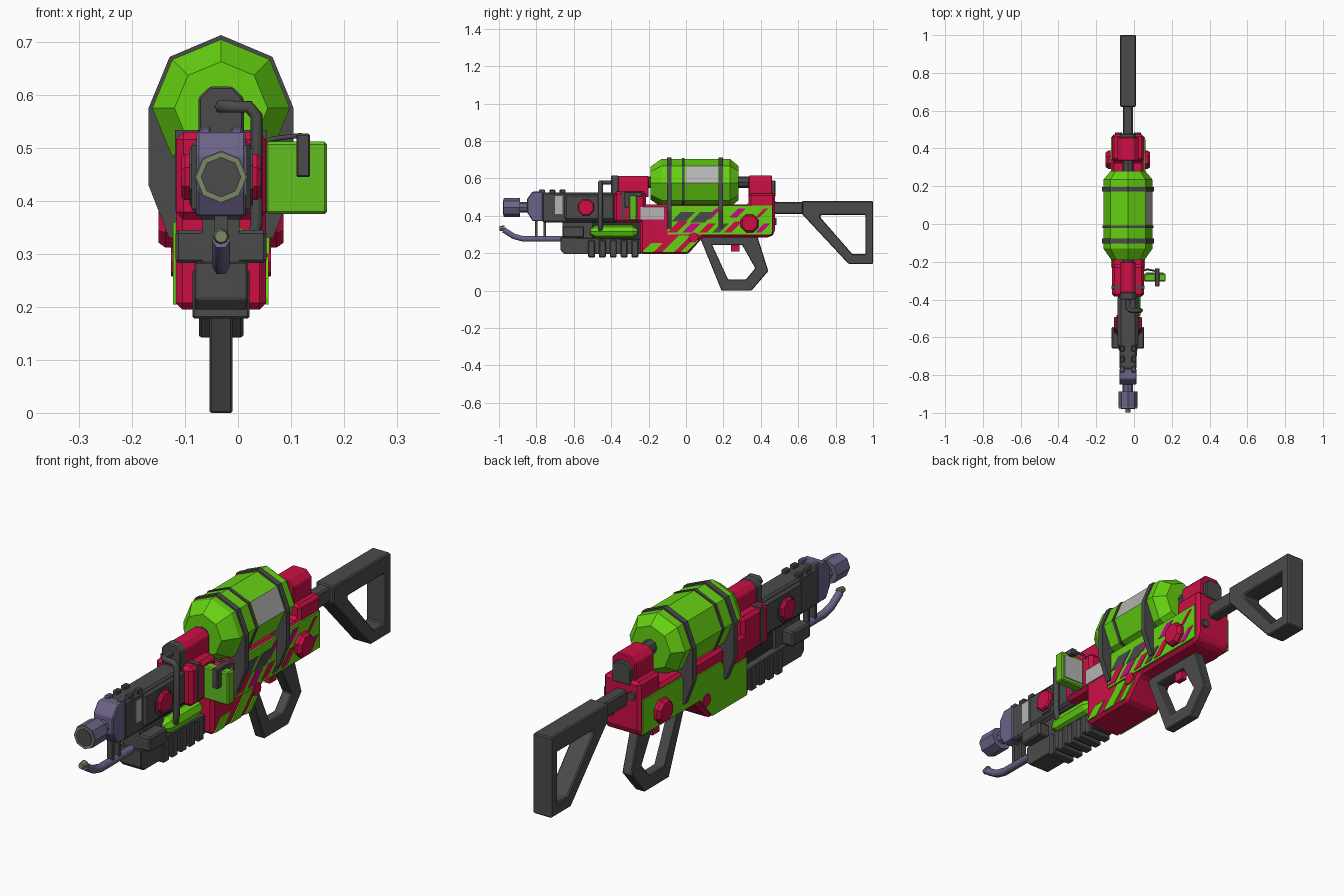
import bpy, bmesh
from math import sin, cos, pi
from mathutils import Vector

cube = bpy.data.objects.get("Cube")
if cube:
    bpy.data.objects.remove(cube)

MID = -.032  # the body's centre plane


def colour(name, r, g, b):
    m = bpy.data.materials.new(name)
    m.use_nodes = True
    m.diffuse_color = (r, g, b, 1)
    m.node_tree.nodes["Principled BSDF"].inputs["Base Color"].default_value = (r, g, b, 1)
    return m


dark = colour("dark grey", .07, .07, .07)
black = colour("near black", .03, .03, .035)
green = colour("lime green", .13, .64, .006)
leaf = colour("leaf green", .125, .52, .015)
red = colour("crimson", .6, .005, .06)
purple = colour("purple grey", .15, .125, .24)
pale = colour("pale grey", .46, .45, .45)
magenta = colour("magenta", .58, .003, .25)
olive = colour("olive grey", .19, .25, .13)


def add(name, bm, mat, bevel=0.0):
    bmesh.ops.recalc_face_normals(bm, faces=bm.faces)
    mesh = bpy.data.meshes.new(name)
    bm.to_mesh(mesh)
    bm.free()
    mesh.materials.append(mat)
    ob = bpy.data.objects.new(name, mesh)
    bpy.context.collection.objects.link(ob)
    if bevel:
        mod = ob.modifiers.new("chamfer", "BEVEL")
        mod.width, mod.segments = bevel, 1
    return ob


def bridge(bm, lo, hi):
    for i in range(len(lo)):
        j = (i + 1) % len(lo)
        bm.faces.new((lo[i], lo[j], hi[j], hi[i]))


def prism(name, mat, pts, half, bevel=0.0, x=MID, hole=None):
    """Side outline (y, z) extruded across x, with an optional matching hole."""
    bm = bmesh.new()
    loops = [[bm.verts.new((x + s, y, z)) for y, z in outline]
             for outline in (pts, hole) if outline for s in (-half, half)]
    for a, b in [(0, 1), (2, 3), (0, 2), (1, 3)] if hole else [(0, 1)]:
        bridge(bm, loops[a], loops[b])
    if not hole:
        for loop in loops:
            bm.faces.new(loop)
    return add(name, bm, mat, bevel)


def block(name, mat, ys, zs, half, bevel=0.0, x=MID):
    (a, b), (c, d) = ys, zs
    return prism(name, mat, [(a, c), (b, c), (b, d), (a, d)], half, bevel, x)


def section(name, mat, ys, edge, bevel=0.0):
    """Mirrored front outline (offset, z) extruded along y."""
    outline = edge + [(-u, z) for u, z in reversed(edge) if u]
    bm = bmesh.new()
    loops = [[bm.verts.new((MID + u, y, z)) for u, z in outline] for y in ys]
    bridge(bm, *loops)
    for loop in loops:
        bm.faces.new(loop)
    return add(name, bm, mat, bevel)


def arch(name, mat, ys, zs, half, cut, bevel=0.0):
    lo, hi = zs
    section(name, mat, ys, [(half - cut, hi), (half, hi - cut), (half, lo)], bevel)


def lathe(name, mat, profile, centre, axis="y", sides=8, turn=0.0):
    """Rings (distance, radius) around an axis through centre."""
    bm = bmesh.new()
    rings = []
    for t, r in profile:
        ring = []
        for i in range(sides):
            a = 2 * pi * (i + turn) / sides
            u, v = r * sin(a), r * cos(a)
            p = (u, t, v) if axis == "y" else (t, u, v)
            ring.append(bm.verts.new(Vector(centre) + Vector(p)))
        rings.append(ring)
    for lo, hi in zip(rings, rings[1:]):
        bridge(bm, lo, hi)
    bm.faces.new(rings[0])
    bm.faces.new(rings[-1])
    return add(name, bm, mat)


def tube(name, mat, pts, radius):
    cu = bpy.data.curves.new(name + " path", "CURVE")
    cu.dimensions = "3D"
    cu.bevel_depth, cu.bevel_resolution, cu.use_fill_caps = radius, 1, True
    sp = cu.splines.new("POLY")
    sp.points.add(len(pts) - 1)
    for p, co in zip(sp.points, pts):
        p.co = (*co, 1)
    helper = bpy.data.objects.new(name + " path", cu)
    bpy.context.collection.objects.link(helper)
    bpy.context.view_layer.update()
    mesh = bpy.data.meshes.new_from_object(helper.evaluated_get(bpy.context.evaluated_depsgraph_get()))
    bpy.data.objects.remove(helper)
    mesh.materials.clear()
    mesh.materials.append(mat)
    bpy.context.collection.objects.link(bpy.data.objects.new(name, mesh))


# Shoulder stock and pistol grip
block("stock_tube", dark, (.46, .66), (.41, .475), .026, .006)
prism("stock_frame", dark, [(.62, .48), (1, .48), (1, .142), (.87, .142), (.62, .41)], .042, .005,
      hole=[(.72, .405), (.96, .405), (.96, .195), (.89, .195), (.72, .39)])
prism("grip_loop", dark, [(.07, .295), (.19, 0), (.35, 0), (.44, .105), (.38, .295)], .022, .004,
      hole=[(.14, .245), (.225, .06), (.32, .06), (.37, .12), (.3, .245)])
block("trigger", red, (.24, .285), (.21, .26), .012)

# Receiver body with its tank mounts
prism("receiver", red, [(-.245, .195), (.01, .195), (.09, .285), (.45, .285), (.475, .31),
                        (.475, .52), (.335, .52), (.335, .46), (-.245, .46)], .085, .012)
arch("rear_mount", red, (.335, .46), (.49, .615), .055, .025, .004)
arch("rear_mount_cap", dark, (.43, .478), (.5, .59), .043, .02, .004)
block("front_block", red, (-.385, -.215), (.365, .53), .085, .014)
arch("front_mount", red, (-.375, -.2), (.5, .613), .041, .021, .004)
arch("front_mount_cap", dark, (-.4, -.36), (.49, .616), .043, .022, .004)
block("front_block_band", dark, (-.345, -.325), (.38, .534), .087)
for s in (-1, 1):
    lathe("rear_bolt", dark, [(0, .018), (.02, .018)], (MID + .05 * s, .465, .415 - .045 * s))

# Tank with a pale window
tank = lathe("tank", green, [(-.19, .088), (-.13, .13), (0, .13), (.17, .13), (.235, .13), (.28, .092)],
             (MID, 0, .575))
tank.data.materials.append(pale)
for f in tank.data.polygons:
    if f.normal.x > .6 and f.normal.z > .1 and 0 < f.center.y < .17:
        f.material_index = 1
lathe("tank_axle", dark, [(-.25, .03), (.36, .03)], (MID, 0, .58))
lathe("tank_thin_band", dark, [(-.022, .134), (-.008, .134)], (MID, 0, .575))
for y in (-.09, .185):
    section("tank_strap", dark, (y - .012, y + .012),
            [(0, .713), (.097, .672), (.137, .575), (.137, .43), (.098, .33)])

# Painted side plates: striped on the left flank, plain on the right flank
FACE = MID + .087
block("striped_plate", green, (-.1, .46), (.3, .455), .004, x=FACE)
block("pale_patch", pale, (-.242, -.118), (.38, .448), .004, x=FACE)


def stripe(mat, y, z, width, rise, x=FACE + .003):
    prism("paint_stripe", mat, [(y, z), (y + width, z), (y + width + rise, z + rise), (y + rise, z + rise)],
          .003, x=x)


for mat, y, z, width, rise in [
        (red, -.1, .31, .05, .06), (magenta, -.02, .31, .05, .05), (dark, -.08, .37, .08, .05),
        (dark, .02, .365, .08, .055), (red, .07, .31, .04, .05), (magenta, .1, .38, .03, .06),
        (red, .2, .31, .04, .06), (dark, .14, .31, .04, .05), (magenta, .23, .39, .04, .05),
        (magenta, .37, .31, .03, .05), (red, .37, .39, .02, .05)]:
    stripe(mat, y, z, width, rise)
for y, width, rise in [(-.235, .06, .05), (-.13, .065, .09), (-.03, .035, .065)]:
    stripe(green, y, .205, width, rise, FACE)
prism("plain_plate", green, [(-.23, .205), (0, .205), (.08, .3), (.46, .3), (.46, .445), (.2, .445),
                             (.17, .41), (-.06, .41), (-.09, .36), (-.23, .36)], .004, x=MID - .087)

# Side knobs and pivot screws
for s in (-1, 1):
    lathe("rear_knob", red, [(s * .07, .052), (s * .105, .052), (s * .118, .042)], (MID, .34, .36), "x", 8, .5)
    lathe("pivot_screw", red, [(s * .07, .03), (s * .094, .027)], (MID, .04, .285), "x")
    lathe("front_knob_ring", dark, [(s * .03, .062), (s * .06, .058)], (MID, -.535, .445), "x", 8, .5)
    lathe("front_knob", red, [(s * .05, .047), (s * .068, .047), (s * .075, .041)], (MID, -.535, .445), "x", 8, .5)

# Barrel housing
block("barrel_housing", dark, (-.77, -.37), (.365, .525), .045, .008)
block("housing_cheek", dark, (-.65, -.38), (.375, .515), .056, .01)
block("housing_patch", pale, (-.7, -.66), (.41, .505), .004, x=MID + .044)
prism("nose", purple, [(-.85, .42), (-.85, .49), (-.82, .53), (-.765, .53), (-.765, .372), (-.82, .372)], .046, .004)
for y in (-.77, -.715, -.66):
    for s in (-1, 1):
        block("top_bump", purple if y < -.75 else dark, (y - .016, y + .016), (.51, .54), .011, .004, MID + s * .03)

# Muzzle
lathe("muzzle_neck", purple, [(-.9, .028), (-.84, .028)], (MID, 0, .445))
lathe("muzzle", purple, [(-.972, .05), (-.888, .05)], (MID, 0, .445))
lathe("muzzle_rim", olive, [(-.976, .048), (-.97, .048)], (MID, 0, .445))
lathe("muzzle_bore", dark, [(-.979, .038), (-.97, .038)], (MID, 0, .445))

# Pilot pipe under the nose
tube("pilot_pipe", purple, [(MID, -.6, .277), (MID, -.87, .277), (MID, -.92, .29), (MID, -.975, .325)], .017)
lathe("pilot_tip", olive, [(-.998, .012), (-.97, .016)], (MID, 0, .333))
for y in (-.8, -.755):
    block("pilot_strut", dark, (y - .007, y + .007), (.27, .4), .012)

# Ribbed fore grip
prism("fore_grip", dark, [(-.67, .215), (-.65, .195), (-.24, .195), (-.24, .275), (-.67, .285)], .05, .003)
block("fore_grip_neck", dark, (-.66, -.5), (.27, .38), .035)
block("fore_grip_lug", dark, (-.66, -.545), (.283, .345), .086, .006)
for i in range(5):
    y = -.505 + i * .058
    block("fore_grip_rib", dark, (y - .018, y + .018), (.178, .27), .054, .004)
block("fore_grip_core", black, (-.5, -.24), (.27, .38), .02)

# Small canister and feed pipe
lathe("canister", green, [(-.51, .018), (-.48, .035), (-.29, .035), (-.26, .018)], (MID + .032, 0, .316))
tube("feed_pipe", dark, [(MID, -.38, .578), (MID, -.445, .578), (MID + .015, -.458, .578), (.02, -.458, .578),
                         (.035, -.458, .56), (.035, -.458, .36), (.03, -.458, .33), (.0, -.458, .31)], .013)

# Side display panel with its clip
block("display_panel", leaf, (-.305, -.262), (.375, .512), .058, .005, .11)
block("display_screen", pale, (-.264, -.258), (.392, .495), .046, x=.11)
block("display_clip_top", dark, (-.325, -.235), (.5, .527), .013, .003, .123)
block("display_clip_front", dark, (-.33, -.3), (.445, .527), .013, .003, .123)
tube("display_cable", dark, [(.04, -.25, .51), (.07, -.24, .518), (.12, -.25, .524)], .005)
